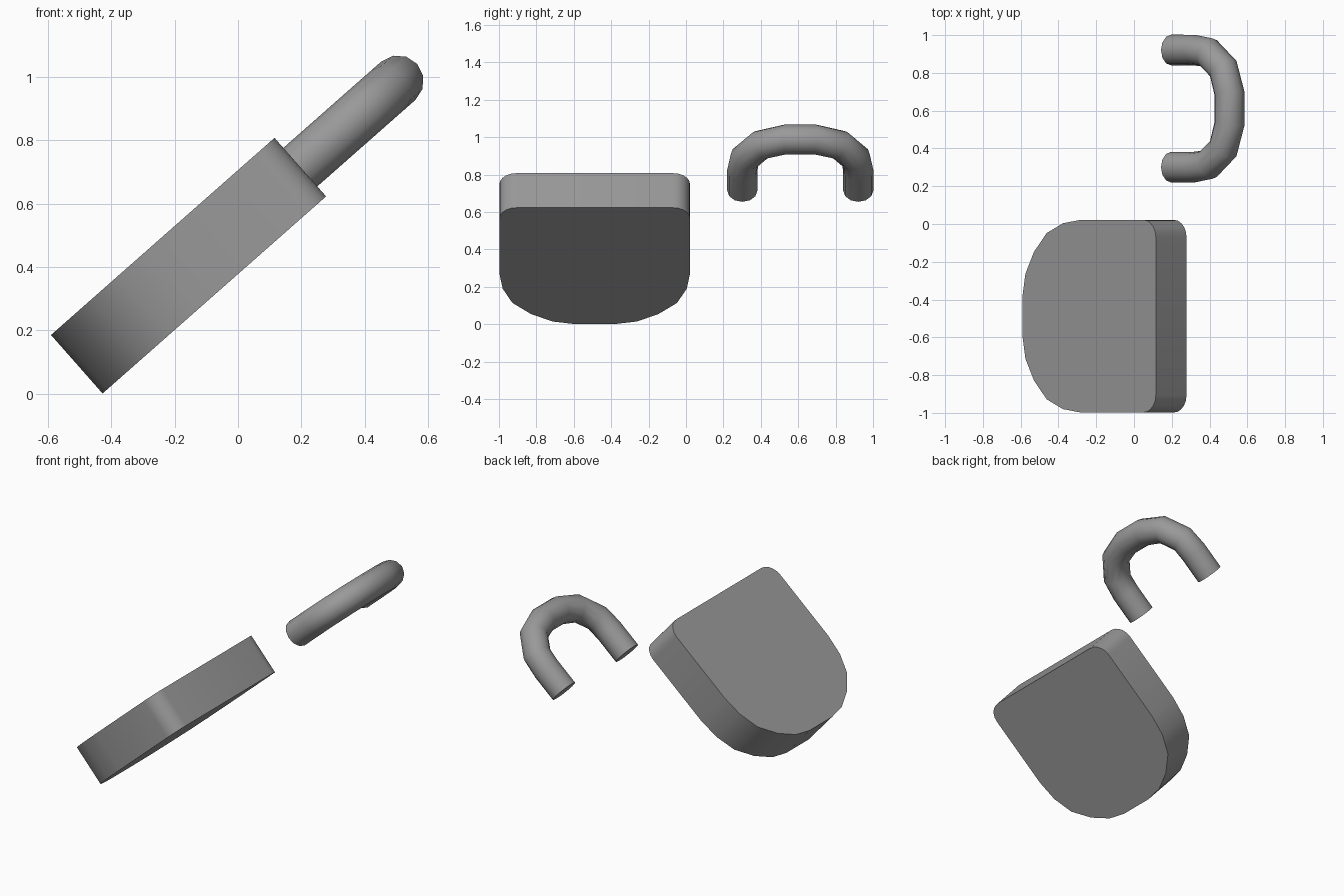
import bpy, bmesh, math
from mathutils import Vector

if "Cube" in bpy.data.objects:
    bpy.data.objects.remove(bpy.data.objects["Cube"])

TILT = math.radians(41.4)   # both parts lean at the same angle
X0, Z0 = -0.156, 0.404

# dark grey metal
metal = bpy.data.materials.new("dark_grey")
metal.diffuse_color = (0.32, 0.32, 0.32, 1)
metal.use_nodes = True
metal.node_tree.nodes["Principled BSDF"].inputs["Base Color"].default_value = metal.diffuse_color


def finish(bm, name, y, angle):
    bmesh.ops.recalc_face_normals(bm, faces=bm.faces)
    me = bpy.data.meshes.new(name)
    bm.to_mesh(me)
    bm.free()
    me.materials.append(metal)
    ob = bpy.data.objects.new(name, me)
    bpy.context.collection.objects.link(ob)
    ob.location = (X0, y, Z0)
    ob.rotation_euler = (0, -TILT, 0)
    bpy.ops.object.select_all(action='DESELECT')
    ob.select_set(True)
    bpy.context.view_layer.objects.active = ob
    bpy.ops.object.shade_smooth_by_angle(angle=math.radians(angle))
    return ob


# Lock body: half outline from rounded bottom to small-radius top corner, mirrored
half = [(-0.47, 0.11), (-0.45, 0.225), (-0.39, 0.34), (-0.30, 0.44),
        (-0.185, 0.492), (-0.06, 0.51)]
r = 0.09
for i in range(6):
    a = math.pi / 2 * (1 - i / 5)
    half.append((0.47 - r + r * math.cos(a), 0.51 - r + r * math.sin(a)))
outline = half + [(u, -v) for u, v in reversed(half)]

bm = bmesh.new()
T = 0.123
face = bm.faces.new([bm.verts.new((u, v, -T)) for u, v in outline])
ext = bmesh.ops.extrude_face_region(bm, geom=[face], use_keep_orig=True)
top = [g for g in ext['geom'] if isinstance(g, bmesh.types.BMVert)]
bmesh.ops.translate(bm, verts=top, vec=(0, 0, 2 * T))
finish(bm, "lock_body", -0.488, 32)

# Shackle: round tube swept along a U path, mirrored
leg = [(0.47, 0.31), (0.63, 0.31), (0.73, 0.297), (0.838, 0.212), (0.882, 0.08)]
path = [Vector((u, v, 0)) for u, v in leg + [(u, -v) for u, v in reversed(leg)]]
SIDES, R = 12, 0.081
bm = bmesh.new()
rings = []
for i, p in enumerate(path):
    d_in = (p - path[i - 1]).normalized() if i else Vector((1, 0, 0))
    d_out = (path[i + 1] - p).normalized() if i < len(path) - 1 else Vector((-1, 0, 0))
    t = (d_in + d_out).normalized()
    side = Vector((-t.y, t.x, 0))
    up = Vector((0, 0, 1))
    rings.append([bm.verts.new(p + R * (math.cos(a) * side + math.sin(a) * up))
                  for a in (2 * math.pi * k / SIDES for k in range(SIDES))])
for a, b in zip(rings, rings[1:]):
    for k in range(SIDES):
        j = (k + 1) % SIDES
        bm.faces.new((a[k], a[j], b[j], b[k]))
bm.faces.new(rings[0])
bm.faces.new(rings[-1])
finish(bm, "shackle", 0.611, 60)
